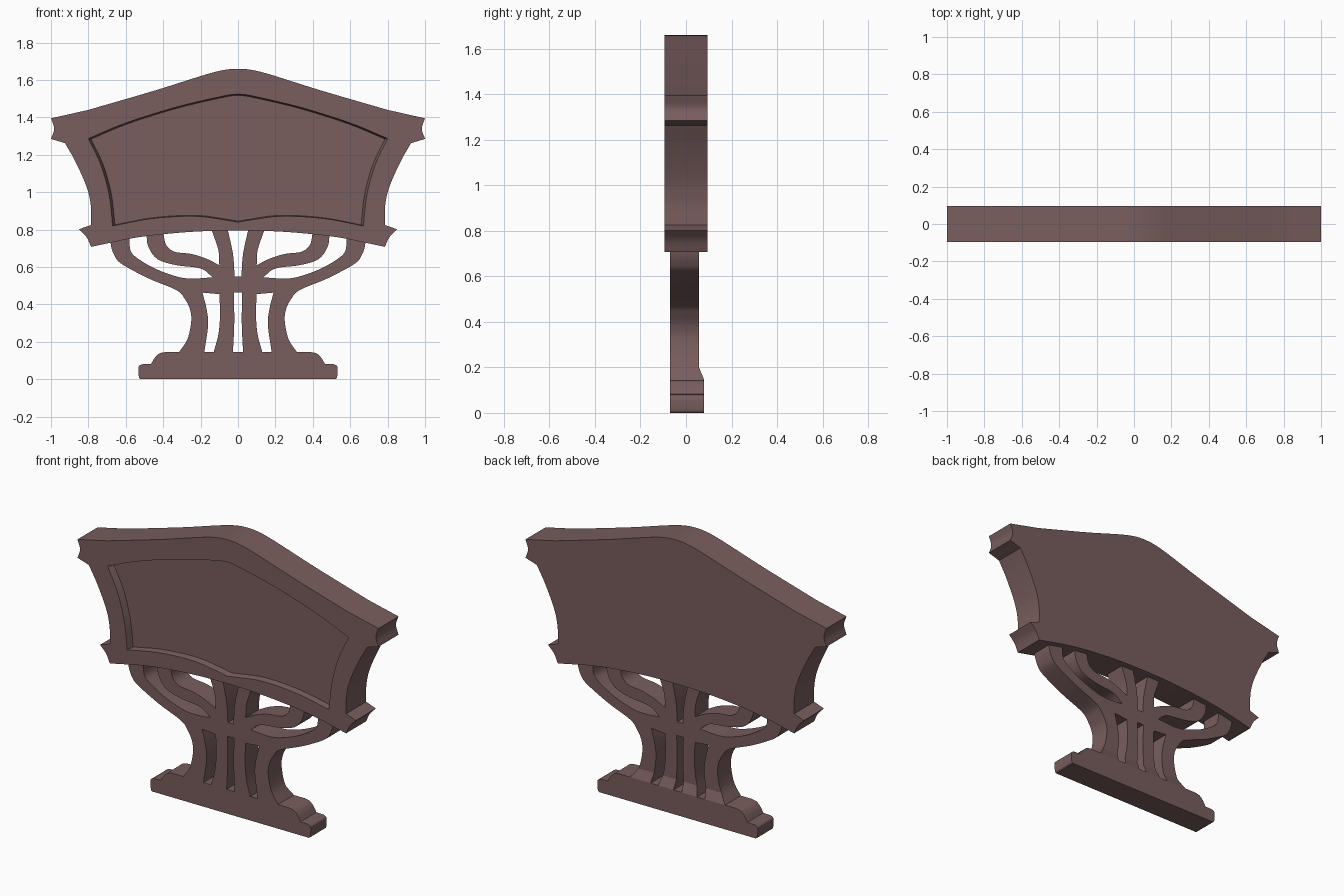
import bpy, bmesh
from math import radians
from mathutils import Vector

if "Cube" in bpy.data.objects:
    bpy.data.objects.remove(bpy.data.objects["Cube"])

wood = bpy.data.materials.new("brown_wood")
wood.diffuse_color = (0.19, 0.11, 0.11, 1)
wood.use_nodes = True
wood.node_tree.nodes["Principled BSDF"].inputs["Base Color"].default_value = wood.diffuse_color


def path(*runs, steps=6):
    """Join runs of (x, z) points; each run is a smooth curve, joints are corners."""
    out = []
    for run in runs:
        p = [Vector(q) for q in run]
        if len(p) == 2:
            pts = p
        else:
            e = [2 * p[0] - p[1]] + p + [2 * p[-1] - p[-2]]
            pts = []
            for i in range(1, len(e) - 2):
                a, b, c, d = e[i - 1:i + 3]
                for s in range(steps):
                    t = s / steps
                    pts.append(0.5 * (2 * b + (c - a) * t + (2 * a - 5 * b + 4 * c - d) * t * t
                                      + (3 * b - a - 3 * c + d) * t ** 3))
            pts.append(p[-1])
        for q in pts:
            if not out or (q - out[-1]).length > 1e-4:
                out.append(q)
    if (out[0] - out[-1]).length < 1e-4:
        out.pop()
    return out


def mirrored(half):
    """Close a right-hand half outline that starts and ends on x = 0."""
    return half + [Vector((-q.x, q.y)) for q in reversed(half) if q.x > 1e-4]


def flip(loop):
    return [Vector((-q.x, q.y)) for q in loop]


def slab(loops, y0, y1):
    """Fill outline loops (holes allowed) and extrude along y."""
    bm = bmesh.new()
    for loop in loops:
        vs = [bm.verts.new((q.x, y0, q.y)) for q in loop]
        for i, v in enumerate(vs):
            bm.edges.new((v, vs[i - 1]))
    bmesh.ops.triangle_fill(bm, use_beauty=True, edges=bm.edges[:], normal=(0, -1, 0))
    ext = bmesh.ops.extrude_face_region(bm, geom=bm.faces[:])["geom"]
    for v in ext:
        if isinstance(v, bmesh.types.BMVert):
            v.co.y = y1
    bmesh.ops.recalc_face_normals(bm, faces=bm.faces[:])
    return bm


def finish(bm, name):
    me = bpy.data.meshes.new(name)
    bm.to_mesh(me)
    bm.free()
    ob = bpy.data.objects.new(name, me)
    bpy.context.collection.objects.link(ob)
    me.materials.append(wood)
    return ob


def smooth(ob):
    bpy.ops.object.select_all(action='DESELECT')
    ob.select_set(True)
    bpy.context.view_layer.objects.active = ob
    bpy.ops.object.shade_smooth_by_angle(angle=radians(20))


# Headboard panel outline
panel_half = path(
    [(0, 1.66), (.065, 1.655), (.17, 1.63), (.44, 1.545), (.8, 1.44)],
    [(.8, 1.44), (1, 1.395)],
    [(1, 1.395), (.983, 1.34), (1, 1.285)],
    [(1, 1.285), (.925, 1.262)],
    [(.925, 1.262), (.87, 1.165), (.81, 1.03), (.787, .93), (.785, .825)],
    [(.785, .825), (.85, .802)],
    [(.85, .802), (.81, .76), (.785, .708)],
    [(.785, .708), (.545, .757), (.33, .782), (.15, .793), (0, .795)])
panel = finish(slab([mirrored(panel_half)], -.095, .095), "sign_panel")

# Sloped recess cut into the front of the panel
recess_half = path(
    [(0, 1.525), (.075, 1.515), (.33, 1.455), (.6, 1.37), (.8, 1.287)],
    [(.8, 1.287), (.735, 1.15), (.69, .99), (.67, .82)],
    [(.67, .82), (.49, .855), (.33, .87), (.2, .87), (.09, .855), (0, .84)])
bm = slab([mirrored(recess_half)], -.135, -.055)
for v in bm.verts:
    k = 1.018 if v.co.y < -.1 else .982
    v.co.x *= k
    v.co.z = 1.13 + (v.co.z - 1.13) * k
cutter = finish(bm, "recess_cutter")
cutter.hide_render = True
mod = panel.modifiers.new("recess", 'BOOLEAN')
mod.operation, mod.solver, mod.object = 'DIFFERENCE', 'EXACT', cutter
bpy.context.view_layer.objects.active = panel
bpy.ops.object.modifier_apply(modifier=mod.name)
bpy.data.objects.remove(cutter)
smooth(panel)

# Pedestal outline: stepped base, waisted column, flaring outer arms
stand_half = path(
    [(0, 0), (.52, 0)],
    [(.52, 0), (.53, .012), (.532, .065), (.515, .08)],
    [(.515, .08), (.465, .082)],
    [(.465, .082), (.445, .115), (.42, .138), (.39, .145)],
    [(.39, .145), (.315, .145)],
    [(.315, .145), (.27, .215), (.25, .31), (.257, .375), (.285, .43), (.33, .477),
     (.48, .54), (.62, .615), (.66, .66), (.68, .72), (.68, .785)],
    [(.68, .785), (0, .82)])
# Openings in the pedestal
outer_gap = path(
    [(.135, .545), (.2, .592), (.33, .61), (.43, .642), (.48, .71), (.49, .785)],
    [(.49, .785), (.58, .775)],
    [(.58, .775), (.575, .69), (.535, .645), (.44, .59), (.33, .55), (.25, .538), (.135, .545)])
inner_gap = path(
    [(.1, .61), (.105, .69), (.14, .795)],
    [(.14, .795), (.4, .79)],
    [(.4, .79), (.385, .72), (.34, .682), (.25, .67), (.17, .645), (.1, .61)])
lower_gap = path(
    [(.1, .455), (.19, .463)],
    [(.19, .463), (.168, .375), (.16, .29), (.18, .145)],
    [(.18, .145), (.13, .145)],
    [(.13, .145), (.105, .24), (.096, .345), (.1, .455)])
top_slot = mirrored(path([(0, .548), (.018, .548)],
                         [(.018, .548), (.027, .67), (.055, .8)], [(.055, .8), (0, .8)]))
low_slot = mirrored(path([(0, .465), (.022, .465)],
                         [(.022, .465), (.02, .3), (.027, .145)], [(.027, .145), (0, .145)]))
gaps = [outer_gap, inner_gap, lower_gap]
loops = [mirrored(stand_half), top_slot, low_slot] + gaps + [flip(g) for g in gaps]
bm = slab(loops, -.07, .08)

# The back steps in above the base, with a short slope
bmesh.ops.bisect_plane(bm, geom=bm.verts[:] + bm.edges[:] + bm.faces[:], dist=1e-5,
                       plane_co=(0, 0, .2), plane_no=(0, 0, 1))
bmesh.ops.bisect_plane(bm, geom=bm.verts[:] + bm.edges[:] + bm.faces[:], dist=1e-5,
                       plane_co=(0, 0, .1451), plane_no=(0, 0, 1))
for v in bm.verts:
    if v.co.y > 0:
        v.co.y = .08 - .023 * min(1, max(0, (v.co.z - .145) / .055))
smooth(finish(bm, "pedestal"))
